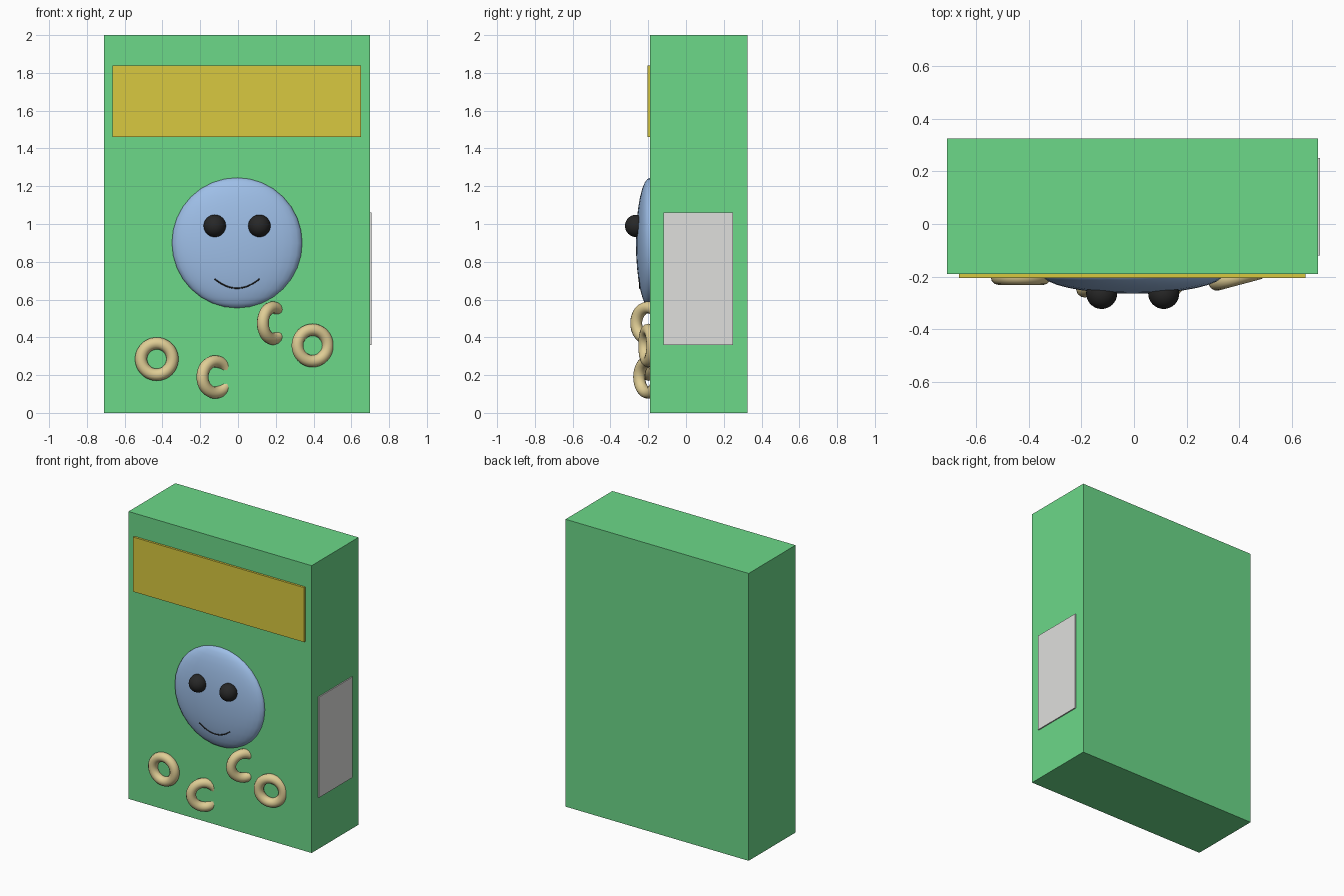
import bpy
import math

cube = bpy.data.objects.get("Cube")
if cube:
    bpy.data.objects.remove(cube, do_unlink=True)


def material(name, r, g, b):
    m = bpy.data.materials.new(name)
    m.use_nodes = True
    m.diffuse_color = (r, g, b, 1)
    m.node_tree.nodes["Principled BSDF"].inputs["Base Color"].default_value = (r, g, b, 1)
    return m


green = material("box green", 0.15, 0.69, 0.25)
yellow = material("banner yellow", 0.69, 0.58, 0.05)
blue = material("face blue", 0.35, 0.53, 0.82)
tan = material("cereal tan", 0.74, 0.61, 0.30)
black = material("eye black", 0.02, 0.02, 0.02)
pale = material("label pale grey", 0.74, 0.74, 0.72)


def finish(name, mat, smooth=False):
    ob = bpy.context.object
    ob.name = name
    ob.data.materials.append(mat)
    if smooth:
        bpy.ops.object.shade_smooth()
    return ob


def block(name, mat, low, high):
    centre = [(a + b) / 2 for a, b in zip(low, high)]
    bpy.ops.mesh.primitive_cube_add(size=1, location=centre)
    bpy.context.object.scale = [b - a for a, b in zip(low, high)]
    bpy.ops.object.transform_apply(location=False, rotation=False, scale=True)
    return finish(name, mat)


# Carton, front banner and side label
FRONT = -0.19
block("box_body", green, (-0.71, FRONT, 0), (0.70, 0.325, 2))
block("front_banner", yellow, (-0.665, -0.205, 1.46), (0.652, FRONT + 0.01, 1.84))
block("side_label", pale, (0.695, -0.12, 0.36), (0.708, 0.25, 1.06))

# Domed face: a flattened sphere with its pole pointing forward
FACE_X, FACE_Z, FACE_R, FACE_D = -0.005, 0.90, 0.345, 0.075
bpy.ops.mesh.primitive_uv_sphere_add(segments=32, ring_count=16, radius=1,
                                     location=(FACE_X, FRONT, FACE_Z))
bpy.context.object.scale = (FACE_R, FACE_D, FACE_R)
bpy.ops.object.transform_apply(location=False, rotation=False, scale=True)
finish("face", blue, True)

# Eyes
for name, side in (("right_eye", -1), ("left_eye", 1)):
    bpy.ops.mesh.primitive_uv_sphere_add(segments=32, ring_count=16, radius=0.059,
                                         location=(FACE_X + side * 0.118, -0.264, 0.99))
    finish(name, black, True)

# Thin smile that follows the dome
curve = bpy.data.curves.new("smile", "CURVE")
curve.dimensions = "3D"
curve.bevel_depth = 0.004
curve.bevel_resolution = 1
spline = curve.splines.new("POLY")
steps = 16
spline.points.add(steps)
for i, point in enumerate(spline.points):
    t = 2 * i / steps - 1
    x, z = 0.12 * t, -0.24 + 0.05 * t * t
    depth = FACE_D * math.sqrt(1 - (x * x + z * z) / FACE_R ** 2)
    point.co = (FACE_X + x, FRONT - depth, FACE_Z + z, 1)
smile = bpy.data.objects.new("smile", curve)
smile.data.materials.append(black)
bpy.context.collection.objects.link(smile)

# Cereal rings: each turned about the vertical and partly sunk in the box
for i, (x, z, yaw) in enumerate([(-0.43, 0.285, 0), (-0.12, 0.19, 35),
                                 (0.185, 0.475, 50), (0.395, 0.357, 15)]):
    bpy.ops.mesh.primitive_torus_add(major_radius=0.083, minor_radius=0.032,
                                     major_segments=48, minor_segments=12,
                                     location=(x, -0.2, z),
                                     rotation=(math.pi / 2, 0, math.radians(yaw)))
    finish(f"cereal_ring_{i + 1}", tan, True)
